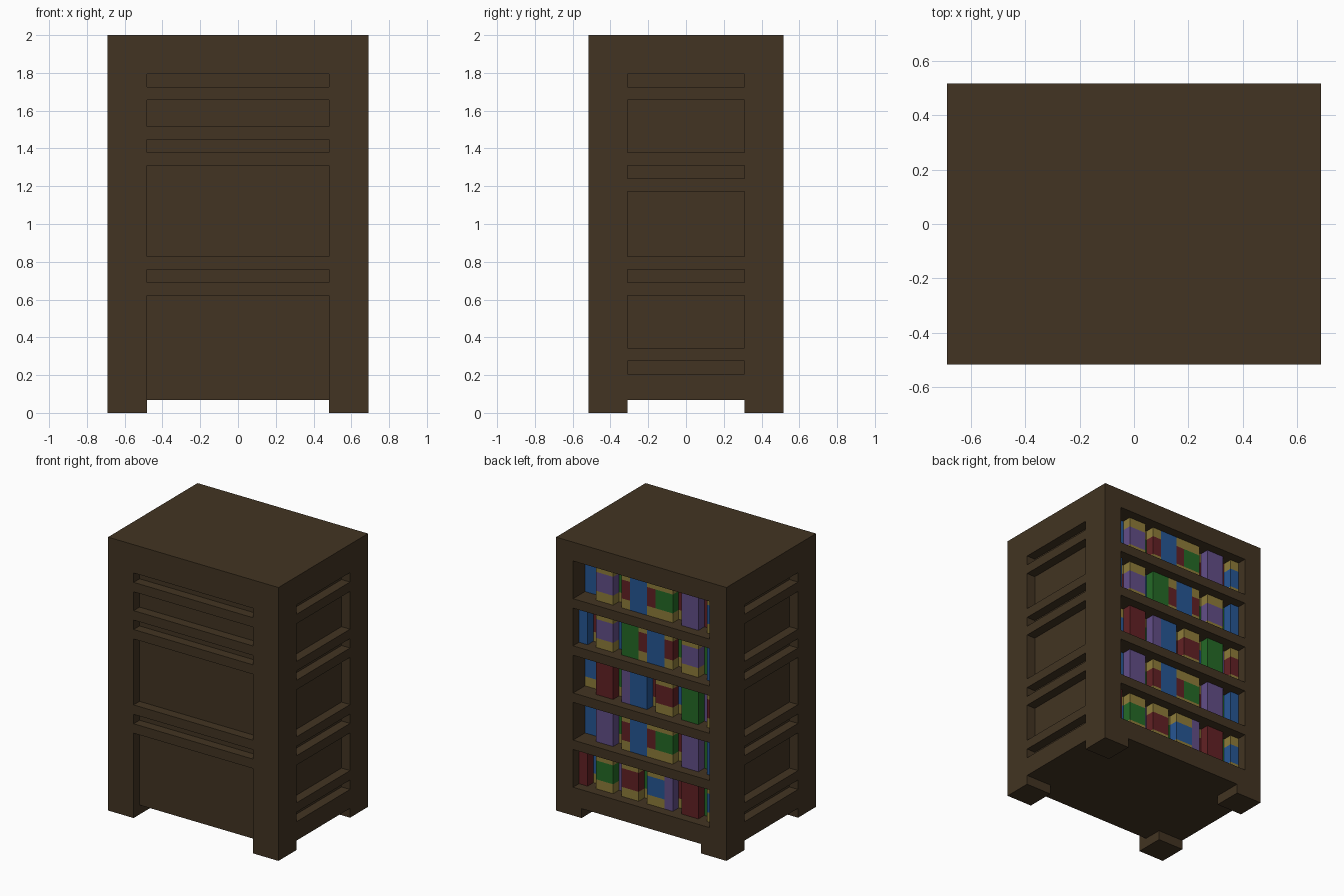
import bpy, bmesh

cube = bpy.data.objects.get("Cube")
if cube:
    bpy.data.objects.remove(cube, do_unlink=True)

U = 2 / 29  # one grid unit: the cabinet is 20 x 15 x 29 units


def srgb(c):
    c /= 255
    return c / 12.92 if c <= 0.04045 else ((c + 0.055) / 1.055) ** 2.4


def material(name, rgb):
    m = bpy.data.materials.new(name)
    m.use_nodes = True
    col = (*[srgb(c) for c in rgb], 1)
    m.diffuse_color = col
    bsdf = next(n for n in m.node_tree.nodes if n.type == 'BSDF_PRINCIPLED')
    bsdf.inputs["Base Color"].default_value = col
    bsdf.inputs["Roughness"].default_value = 0.9
    return m


wood = material("dark wood", (66, 52, 34))
book_mats = [material("blue cover", (38, 86, 148)),
             material("purple cover", (98, 78, 136)),
             material("green cover", (36, 106, 38)),
             material("red cover", (98, 33, 36)),
             material("ochre band", (142, 124, 58))]
COLOUR = {"B": 0, "P": 1, "G": 2, "R": 3}
OCHRE = 4


def boxes(name, items, mats):
    """One object from boxes given as (x0, x1, y0, y1, z0, z1, material index)."""
    bm = bmesh.new()
    for x0, x1, y0, y1, z0, z1, mi in items:
        verts = bmesh.ops.create_cube(bm, size=1)["verts"]
        for v in verts:
            v.co = (U * (x1 if v.co.x > 0 else x0),
                    U * (y1 if v.co.y > 0 else y0),
                    U * (z1 if v.co.z > 0 else z0))
        for f in {f for v in verts for f in v.link_faces}:
            f.material_index = mi
    mesh = bpy.data.meshes.new(name)
    bm.to_mesh(mesh)
    bm.free()
    for m in mats:
        mesh.materials.append(m)
    ob = bpy.data.objects.new(name, mesh)
    bpy.context.collection.objects.link(ob)
    return ob


def cut(target, name, items):
    """Subtract a set of separate boxes from the target."""
    cutter = boxes(name, [(*i, 0) for i in items], [wood])
    cutter.hide_render = True
    mod = target.modifiers.new(name, 'BOOLEAN')
    mod.operation = 'DIFFERENCE'
    mod.solver = 'EXACT'
    mod.object = cutter
    bpy.context.view_layer.objects.active = target
    bpy.ops.object.modifier_apply(modifier=name)
    bpy.data.objects.remove(cutter, do_unlink=True)


cabinet = boxes("cabinet", [(-10, 10, -7.5, 7.5, 0, 29, 0)], [wood])

# Recessed panels between the rails of the front and the two sides
front_gaps = [(0.5, 9), (10, 11), (12, 19), (20, 21), (22, 24), (25, 26)]
side_gaps = [(3, 4), (5, 9), (10, 11), (12, 17), (18, 19), (20, 24), (25, 26)]
shelf_levels = [23, 18, 13, 8, 3]
recesses = [(-7, 7, -8, -6.5, a, b) for a, b in front_gaps]
for a, b in side_gaps:
    recesses += [(9, 10.5, -4.5, 4.5, a, b), (-10.5, -9, -4.5, 4.5, a, b)]
# Open shelves at the back
recesses += [(-8, 8, 4.5, 8, z, z + 4) for z in shelf_levels]
cut(cabinet, "recess_cutter", recesses)

# Space under the cabinet, leaving four square feet
cut(cabinet, "underside_front_back", [(-7, 7, -9, 9, -1, 1)])
cut(cabinet, "underside_left_right", [(-11, 11, -4.5, 4.5, -1, 1)])

# Books from +x to -x: colour, width, depth behind the face, y = ochre bands
shelves = ["B22 P21y G12y R11y B21 R11y G21y R12y P21 R12 B11y",
           "B11 R12y P21y B12 G21 R11y B21 R11y G12y P21y G12 B11",
           "B22y R21 G12y P11 B21 R12y R21y B12y G21 P12 R11y",
           "B22 P21 G12y R11y B21 R11y G21y R12y P21 G12 B11",
           "R11 B12y G21y P12 R21y G12y B21y P11 R12y R21 G12 B11y"]
for n, (row, z) in enumerate(zip(shelves, shelf_levels), 1):
    items, x = [], 8
    for token in row.split():
        width, depth = int(token[1]), int(token[2])
        span = (x - width, x, 4.5, 7.5 - depth)
        c = COLOUR[token[0]]
        if token.endswith("y"):
            items += [(*span, z, z + 1, OCHRE), (*span, z + 1, z + 3, c),
                      (*span, z + 3, z + 4, OCHRE)]
        else:
            items.append((*span, z, z + 4, c))
        x -= width
    boxes(f"book_row_{n}", items, book_mats)
